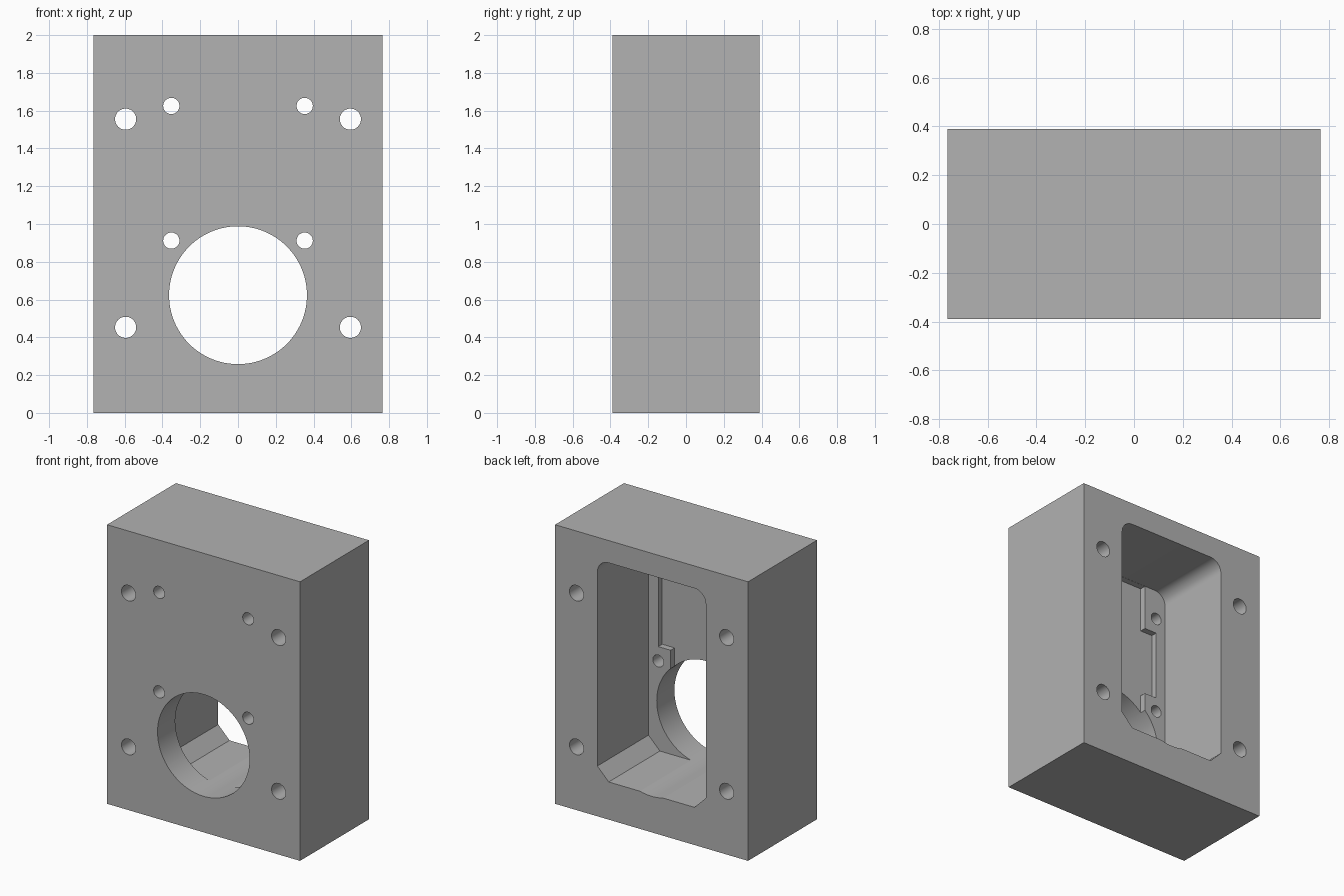
import bpy
import bmesh
from math import cos, sin, pi, radians

if "Cube" in bpy.data.objects:
    bpy.data.objects.remove(bpy.data.objects["Cube"], do_unlink=True)

HALF_W, HALF_D, HEIGHT = 0.765, 0.39, 2.0
FLOOR_Y = -0.19       # inner face of the front wall
RECESS_Y = -0.235     # shallow recess cut into that face

grey = bpy.data.materials.new("plain_grey")
grey.use_nodes = True
grey.diffuse_color = (0.445, 0.445, 0.445, 1)
grey.node_tree.nodes["Principled BSDF"].inputs["Base Color"].default_value = grey.diffuse_color


def prism(name, outline, y0, y1):
    """Extrude an (x, z) outline along y."""
    bm = bmesh.new()
    face = bm.faces.new([bm.verts.new((x, y0, z)) for x, z in outline])
    new = bmesh.ops.extrude_face_region(bm, geom=[face])["geom"]
    moved = [v for v in new if isinstance(v, bmesh.types.BMVert)]
    bmesh.ops.translate(bm, verts=moved, vec=(0, y1 - y0, 0))
    bmesh.ops.recalc_face_normals(bm, faces=bm.faces)
    mesh = bpy.data.meshes.new(name)
    bm.to_mesh(mesh)
    bm.free()
    mesh.materials.append(grey)
    obj = bpy.data.objects.new(name, mesh)
    bpy.context.collection.objects.link(obj)
    return obj


def arc(cx, cz, r, start, end, steps):
    angles = [start + (end - start) * i / steps for i in range(steps + 1)]
    return [(cx + r * cos(a), cz + r * sin(a)) for a in angles]


def circle(cx, cz, r, steps):
    return arc(cx, cz, r, 0, 2 * pi, steps)[:-1]


def mirrored(half):
    return half + [(-x, z) for x, z in reversed(half)]


def cut(body, name, outline, y0, y1):
    cutter = prism(name, outline, y0, y1)
    cutter.hide_render = True
    mod = body.modifiers.new(name, 'BOOLEAN')
    mod.operation, mod.solver, mod.object = 'DIFFERENCE', 'EXACT', cutter
    bpy.context.view_layer.objects.active = body
    bpy.ops.object.modifier_apply(modifier=mod.name)
    bpy.data.objects.remove(cutter, do_unlink=True)


# Solid block
housing = prism("housing", mirrored([(HALF_W, HEIGHT), (HALF_W, 0)]), -HALF_D, HALF_D)

# Back pocket: rounded top corners, chamfered bottom corners
r = 0.09
pocket = mirrored(arc(0.43 - r, 1.84 - r, r, pi / 2, 0, 10) + [(0.43, 0.36), (0.34, 0.27)])
cut(housing, "pocket_cutter", pocket, FLOOR_Y, 0.6)

# Shallow recess that leaves a pad around each screw hole
recess = mirrored([(0.255, 1.839), (0.255, 1.515), (0.353, 1.515),
                   (0.353, 1.015), (0.255, 1.015), (0.255, 0.8)])
cut(housing, "recess_cutter", recess, RECESS_Y, 0)

# Large round opening, running the full depth
cut(housing, "opening_cutter", circle(0, 0.623, 0.365, 96), -0.6, 0.6)

# Corner mounting holes and inner screw holes
for x, z, radius in ((0.595, 1.555, 0.056), (0.595, 0.453, 0.056),
                     (0.353, 1.625, 0.043), (0.353, 0.912, 0.043)):
    for side in (-1, 1):
        cut(housing, "hole_cutter", circle(side * x, z, radius, 48), -0.6, 0.6)

# Smooth round walls, sharp edges elsewhere
bpy.ops.object.select_all(action='DESELECT')
housing.select_set(True)
bpy.context.view_layer.objects.active = housing
bpy.ops.object.shade_smooth_by_angle(angle=radians(12))
